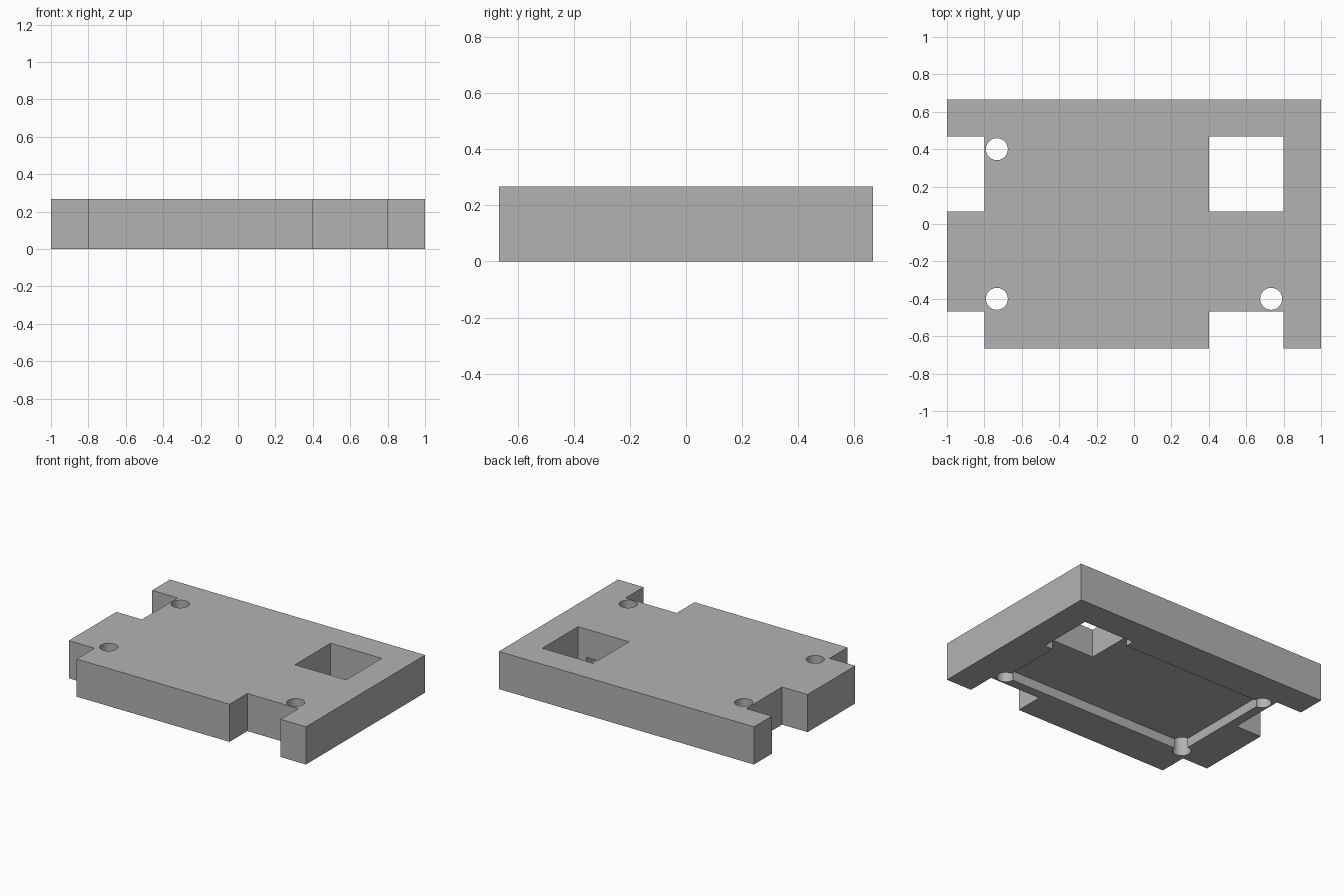
import bpy
import math

cube = bpy.data.objects.get("Cube")
if cube:
    bpy.data.objects.remove(cube, do_unlink=True)

U = 2 / 15          # layout unit: the plate is 15 x 10 x 2 units
HEIGHT = 2 * U

grey = bpy.data.materials.new("plain grey")
grey.use_nodes = True
colour = (0.45, 0.45, 0.45, 1)
grey.diffuse_color = colour
grey.node_tree.nodes["Principled BSDF"].inputs["Base Color"].default_value = colour


def box(name, x0, x1, y0, y1, z0, z1):
    """Box given by its limits in layout units."""
    bpy.ops.mesh.primitive_cube_add(
        size=1, location=((x0 + x1) / 2 * U, (y0 + y1) / 2 * U, (z0 + z1) / 2 * U))
    ob = bpy.context.object
    ob.name = name
    ob.scale = ((x1 - x0) * U, (y1 - y0) * U, (z1 - z0) * U)
    bpy.ops.object.transform_apply(location=True, rotation=False, scale=True)
    ob.data.materials.append(grey)
    return ob


def cut(target, cutter):
    """Subtract the cutter and discard it."""
    cutter.hide_render = True
    mod = target.modifiers.new("cut", "BOOLEAN")
    mod.operation = "DIFFERENCE"
    mod.solver = "EXACT"
    mod.object = cutter
    bpy.context.view_layer.objects.active = target
    bpy.ops.object.modifier_apply(modifier=mod.name)
    bpy.data.objects.remove(cutter, do_unlink=True)


# Main plate
plate = box("cover_plate", -7.5, 7.5, -5, 5, 0, 2)

# Square window, edge notches and the shallow pocket underneath
cut(plate, box("window_cutter", 3, 6, 0.5, 3.5, -1, 3))
cut(plate, box("side_notch_cutter", -9, -6, 0.5, 3.5, -1, 3))
cut(plate, box("corner_notch_cutter", -9, -6, -7, -3.5, -1, 3))
cut(plate, box("front_notch_cutter", 3, 6, -7, -3.5, -1, 3))
cut(plate, box("pocket_cutter", -5.5, 5.5, -3, 3, -1, 0.5))

# Screw holes at the pocket corners; the fourth corner lies in the window
for x, y in ((-5.5, -3), (5.5, -3), (-5.5, 3)):
    bpy.ops.mesh.primitive_cylinder_add(
        vertices=48, radius=0.0587, depth=HEIGHT * 2,
        location=(x * U, y * U, HEIGHT / 2))
    hole = bpy.context.object
    hole.name = "screw_hole_cutter"
    hole.data.materials.append(grey)
    cut(plate, hole)

# Smooth hole walls, sharp edges elsewhere
bpy.ops.object.select_all(action="DESELECT")
plate.select_set(True)
bpy.context.view_layer.objects.active = plate
bpy.ops.object.shade_smooth_by_angle(angle=math.radians(30))
